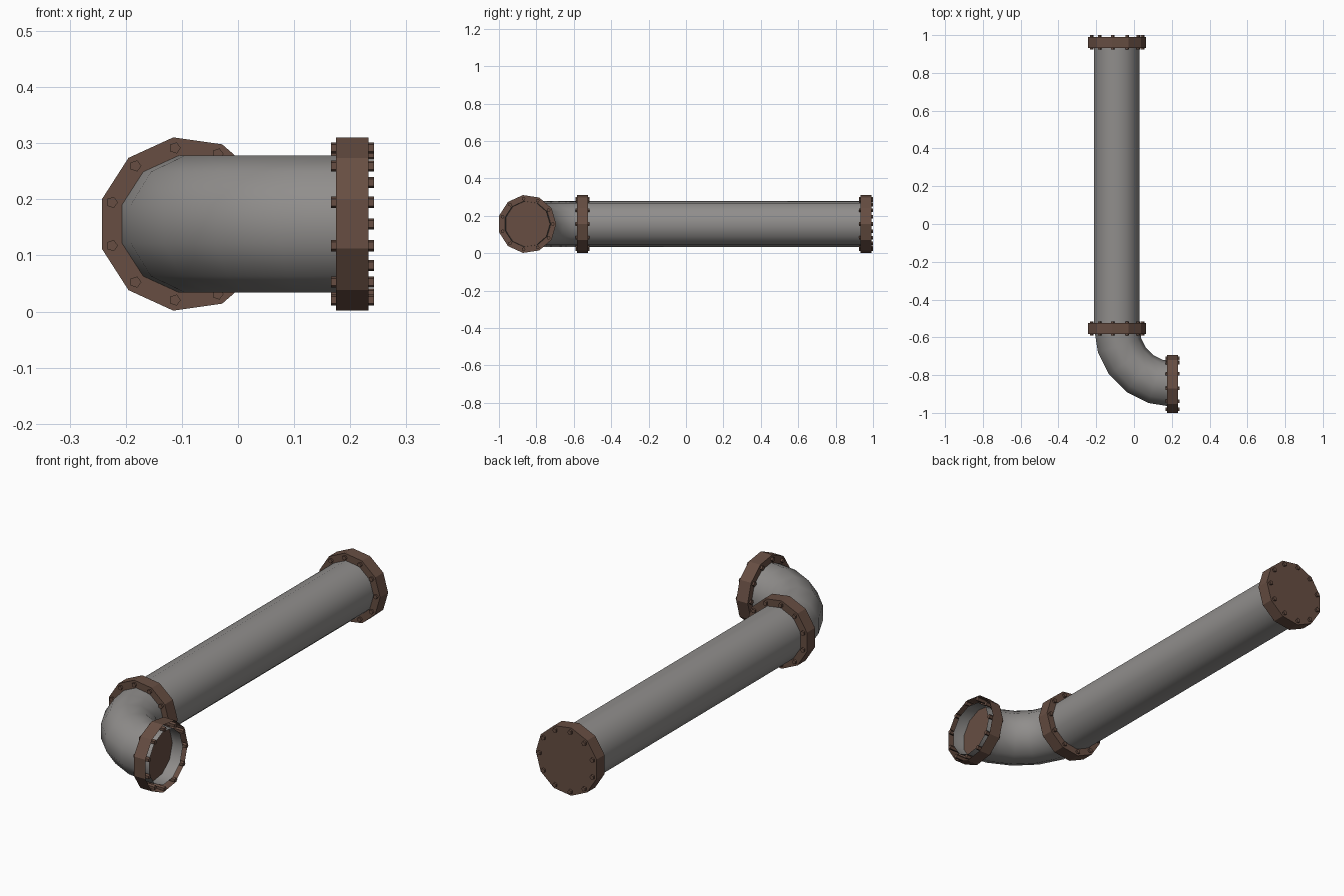
import bpy, bmesh, math
from mathutils import Vector

if "Cube" in bpy.data.objects:
    bpy.data.objects.remove(bpy.data.objects["Cube"])

SIDES = 11
Z = Vector((0, 0, 1))
X = Vector((1, 0, 0))
Y = Vector((0, 1, 0))
PX, PY, PZ = -0.093, -0.85, 0.156      # pipe axis x, outlet axis y, axis height
BEND = 0.297                           # bend radius of the elbow
PIPE_R, FLANGE_R, BOLT_RING = 0.123, 0.156, 0.137


def material(name, rgb):
    m = bpy.data.materials.new(name)
    m.diffuse_color = (*rgb, 1)
    m.use_nodes = True
    m.node_tree.nodes["Principled BSDF"].inputs["Base Color"].default_value = m.diffuse_color
    return m


grey = material("pipe_grey", (0.28, 0.27, 0.262))
brown = material("flange_brown", (0.135, 0.076, 0.055))


def loft(bm, rings, radius, sides, cap_start=False, cap_end=False):
    """Skin a tube through rings given as (centre, direction of first corner)."""
    loops = []
    for c, u in rings:
        loops.append([bm.verts.new(c + radius * (math.cos(a) * u + math.sin(a) * Z))
                      for a in (2 * math.pi * k / sides for k in range(sides))])
    faces = []
    for a, b in zip(loops, loops[1:]):
        for k in range(sides):
            j = (k + 1) % sides
            faces.append(bm.faces.new((a[k], a[j], b[j], b[k])))
    if cap_start:
        faces.append(bm.faces.new(loops[0]))
    if cap_end:
        faces.append(bm.faces.new(loops[-1]))
    bmesh.ops.recalc_face_normals(bm, faces=faces)


def finish(bm, name, mat, smooth=False):
    me = bpy.data.meshes.new(name)
    bm.to_mesh(me)
    bm.free()
    me.materials.append(mat)
    for p in me.polygons:
        p.use_smooth = smooth
    ob = bpy.data.objects.new(name, me)
    bpy.context.collection.objects.link(ob)
    return ob


def flange(name, centre, axis, u, outer_cap=True):
    # collar
    bm = bmesh.new()
    loft(bm, [(centre - axis * 0.029, u), (centre + axis * 0.029, u)],
         FLANGE_R, SIDES, True, outer_cap)
    finish(bm, name, brown)
    # bolts passing through the collar, one near each corner
    bm = bmesh.new()
    for k in range(SIDES):
        a = 2 * math.pi * k / SIDES
        c = centre + BOLT_RING * (math.cos(a) * u + math.sin(a) * Z)
        loft(bm, [(c - axis * 0.038, u), (c + axis * 0.038, u)], 0.0105, 5, True, True)
    finish(bm, name + "_bolts", brown)


# straight pipe
bend_y = PY + BEND
bm = bmesh.new()
loft(bm, [(Vector((PX, bend_y, PZ)), X), (Vector((PX, 0.975, PZ)), X)], PIPE_R, SIDES)
finish(bm, "straight_pipe", grey, True)

# elbow: five 18 degree steps, then a short straight lip
cx = PX + BEND
rings = []
for i in range(6):
    a = math.radians(18 * i)
    u = Vector((math.cos(a), math.sin(a), 0))
    rings.append((Vector((cx, bend_y, PZ)) - BEND * u, u))
rings.append((Vector((cx + 0.027, PY, PZ)), Y))
bm = bmesh.new()
loft(bm, rings, PIPE_R, SIDES)
finish(bm, "elbow_pipe", grey, True)

# flanges: far end, joint, and the open outlet
flange("end_flange", Vector((PX, 0.962, PZ)), Y, X)
flange("joint_flange", Vector((PX, bend_y, PZ)), Y, X)
flange("outlet_flange", Vector((cx, PY, PZ)), X, Y, outer_cap=False)
